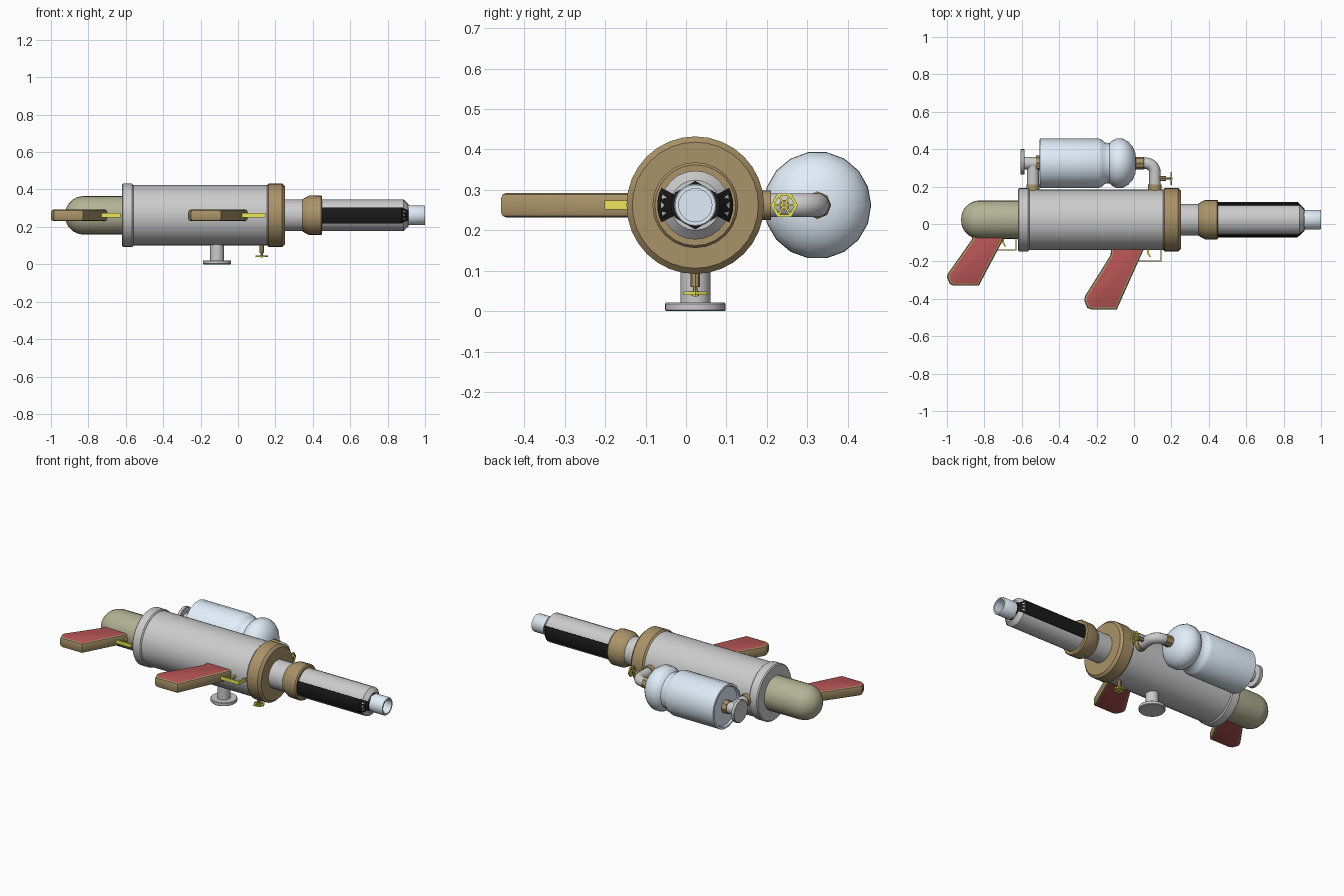
import bpy, bmesh, math
from mathutils import Vector

if "Cube" in bpy.data.objects:
    bpy.data.objects.remove(bpy.data.objects["Cube"])

AY, AZ = 0.023, 0.262          # main axis of the body
TY = 0.325                     # tank axis


def mat(name, *rgb):
    m = bpy.data.materials.new(name)
    m.diffuse_color = (*rgb, 1)
    m.use_nodes = True
    m.node_tree.nodes["Principled BSDF"].inputs["Base Color"].default_value = m.diffuse_color
    return m


BROWN = mat("brown", 0.40, 0.29, 0.14)
OLIVE = mat("olive", 0.45, 0.45, 0.30)
RED = mat("red", 0.48, 0.09, 0.09)
BLUE = mat("pale_blue", 0.75, 0.85, 0.95)
YELLOW = mat("yellow", 0.85, 0.80, 0.10)
BLACK = mat("black", 0.01, 0.01, 0.01)


def finish(name, bm, material=None, angle=35):
    bmesh.ops.remove_doubles(bm, verts=bm.verts, dist=1e-5)
    bmesh.ops.recalc_face_normals(bm, faces=bm.faces)
    me = bpy.data.meshes.new(name)
    bm.to_mesh(me)
    bm.free()
    ob = bpy.data.objects.new(name, me)
    bpy.context.collection.objects.link(ob)
    if material:
        me.materials.append(material)
    if angle:
        bpy.ops.object.select_all(action='DESELECT')
        ob.select_set(True)
        bpy.context.view_layer.objects.active = ob
        bpy.ops.object.shade_smooth_by_angle(angle=math.radians(angle))
    return ob


FRAME = {'X': ((1, 0, 0), (0, 1, 0), (0, 0, 1)),
         'Y': ((0, 1, 0), (0, 0, 1), (1, 0, 0)),
         'Z': ((0, 0, 1), (1, 0, 0), (0, 1, 0))}


def lathe(name, origin, axis, profile, n=32, material=None, arc=None, angle=35):
    """Spin (position, radius) points; arc=(centre, half angle) makes a capped sector."""
    a, u, v = (Vector(k) for k in FRAME[axis])
    bm = bmesh.new()
    rings = []
    for i in range(n + 1 if arc else n):
        t = arc[0] - arc[1] + 2 * arc[1] * i / n if arc else 2 * math.pi * i / n
        d = u * math.cos(t) + v * math.sin(t)
        rings.append([bm.verts.new(Vector(origin) + a * p + d * r) for p, r in profile])
    for i in range(n):
        A, B = rings[i], rings[(i + 1) % len(rings)]
        for j in range(len(profile) - 1):
            quad = [A[j], A[j + 1], B[j + 1], B[j]]
            if profile[j][1] == 0:
                quad = quad[1:3] + [A[j]]
            elif profile[j + 1][1] == 0:
                quad = [A[j], A[j + 1], B[j]]
            bm.faces.new(quad)
        if arc:
            bm.faces.new((A[-1], A[0], B[0], B[-1]))
    if arc:
        bm.faces.new(rings[0])
        bm.faces.new(rings[-1])
    return finish(name, bm, material, angle)


def rod(name, origin, axis, a, b, r, n=16, material=None, bevel=0.0):
    prof = [(a, 0), (a, r - bevel), (a + bevel, r), (b - bevel, r), (b, r - bevel), (b, 0)]
    if not bevel:
        prof = [(a, 0), (a, r), (b, r), (b, 0)]
    return lathe(name, origin, axis, prof, n, material)


def prism(name, pts, z0, z1, material, bevel=0.0, panel=None):
    """Outline in plan, extruded in z; panel colours the flat z faces."""
    bm = bmesh.new()
    f = bm.faces.new([bm.verts.new((x, y, z0)) for x, y in pts])
    g = bmesh.ops.extrude_face_region(bm, geom=[f])['geom']
    bmesh.ops.translate(bm, vec=(0, 0, z1 - z0), verts=[e for e in g if isinstance(e, bmesh.types.BMVert)])
    if bevel:
        bmesh.ops.recalc_face_normals(bm, faces=bm.faces)
        rim = [e for e in bm.edges if abs(e.verts[0].co.z - e.verts[1].co.z) < 1e-6]
        bmesh.ops.bevel(bm, geom=rim, offset=bevel, segments=2, affect='EDGES', profile=0.5)
    ob = finish(name, bm, material, 30)
    if panel:
        ob.data.materials.append(panel)
        for p in ob.data.polygons:
            if abs(p.normal.z) > 0.95:
                p.material_index = 1
    return ob


def hand_wheel(name, c, axis):
    # hexagonal rim, six spokes and a hub
    c = Vector(c)
    a, u, v = (Vector(k) for k in FRAME[axis])
    lathe(name + "_rim", c, axis, [(-.004, .026), (-.004, .034), (.004, .034), (.004, .026), (-.004, .026)],
          6, YELLOW, angle=0)
    rod(name + "_hub", c, axis, -.006, .006, .009, 8, YELLOW)
    bm = bmesh.new()
    for i in range(6):
        t = math.pi * i / 3
        d = u * math.cos(t) + v * math.sin(t)
        s = a.cross(d) * .0025
        h = a * .0025
        q = [[bm.verts.new(c + d * r + s * m + h * k) for m, k in ((1, 1), (-1, 1), (-1, -1), (1, -1))]
             for r in (.005, .028)]
        for j in range(4):
            bm.faces.new((q[0][j], q[0][j - 1], q[1][j - 1], q[1][j]))
    finish(name + "_spokes", bm, YELLOW, 0)


M = (0, AY, AZ)
# main body, rear flange and front collar
rod("body", M, 'X', -.60, .20, .161, 32)
rod("rear_flange", M, 'X', -.62, -.56, .169, 32, bevel=.006)
rod("front_collar", M, 'X', .15, .25, .17, 32, BROWN, .014)

# domed rear housing
lathe("rear_housing", M, 'X', [(-.925, 0), (-.92, .035), (-.907, .06), (-.885, .083), (-.86, .097),
                               (-.83, .103), (-.60, .103), (-.60, 0)], 24, OLIVE)

# barrel
rod("barrel_neck", M, 'X', .24, .37, .085, 24)
lathe("barrel_coupling", M, 'X', [(.345, 0), (.345, .085), (.352, .091), (.38, .105), (.443, .106),
                                  (.45, .1), (.45, 0)], 24, BROWN)
lathe("barrel", M, 'X', [(.44, 0), (.44, .085), (.885, .085), (.908, .062), (.908, 0)], 24)
for side, t in (("left", 0), ("right", math.pi)):
    lathe("barrel_guard_" + side, M, 'X', [(.445, .07), (.445, .094), (.875, .094), (.911, .06), (.911, .045),
                                           (.88, .045)], 6, BLACK, arc=(t, .47))
hexa = rod("barrel_end_plate", (0, 0, 0), 'X', .905, .912, .06, 6, BLACK)
hexa.rotation_euler.x = math.pi / 6
hexa.location = M
lathe("nozzle", M, 'X', [(.90, 0), (.90, .053), (.995, .053), (1, .05), (1, .041), (.915, .041), (.915, 0)], 24, BLUE)

# gas tank with pinched waist
T = (0, TY, AZ)
lathe("tank", T, 'X', [(-.495, 0), (-.495, .115), (-.505, .12), (-.503, .133), (-.49, .132), (-.19, .132),
                       (-.17, .124), (-.155, .11), (-.13, .108), (-.115, .122), (-.095, .132), (-.06, .132),
                       (-.03, .115), (-.008, .09), (.008, .055), (.012, 0)], 18, BLUE, angle=40)

# front tank pipe: union, elbow and body fitting
rod("tank_front_union", T, 'X', .005, .055, .034, 8, BROWN, .004)
cu = bpy.data.curves.new("tank_front_elbow", 'CURVE')
cu.dimensions = '3D'
cu.bevel_depth = .031
cu.bevel_resolution = 3
cu.use_fill_caps = True
R, ex = .05, .112
path = [(.04, TY)] + [(ex - R + R * math.sin(k * math.pi / 12), TY - R + R * math.cos(k * math.pi / 12))
                      for k in range(7)] + [(ex, .17)]
sp = cu.splines.new('POLY')
sp.points.add(len(path) - 1)
for p, (x, y) in zip(sp.points, path):
    p.co = (x, y, AZ, 1)
bpy.context.collection.objects.link(bpy.data.objects.new("tank_front_elbow", cu))
rod("front_body_fitting", (ex, 0, AZ), 'Y', .17, .21, .036, 12, BROWN)

# rear tank pipe: stub, blind flange, branch and fitting
rod("tank_rear_pipe", T, 'X', -.60, -.49, .034)
rod("tank_rear_flange", (0, .332, AZ), 'X', -.607, -.585, .068, 24, bevel=.003)
rod("tank_rear_branch", (-.54, 0, AZ), 'Y', .16, TY, .032)
rod("rear_body_fitting", (-.54, 0, AZ), 'Y', .16, .212, .036, 12, BROWN)
rod("tank_rear_union", T, 'X', -.525, -.495, .04, 8, BROWN)

# valves
V = (0, .243, AZ)
rod("side_valve_body", V, 'X', .13, .172, .013, 8, BROWN)
rod("side_valve_stem", V, 'X', .16, .207, .006, 8, BROWN)
hand_wheel("side_valve", (.198, .243, AZ), 'X')
L = (.127, AY, 0)
rod("lower_valve_body", L, 'Z', .06, .12, .012, 8, BROWN)
rod("lower_valve_stem", L, 'Z', .036, .07, .006, 8, BROWN)
hand_wheel("lower_valve", (.127, AY, .044), 'Z')

# mounting foot
F = (-.112, AY, 0)
rod("foot_post", F, 'Z', .01, .13, .037, 20)
rod("foot_flange", F, 'Z', 0, .021, .075, 28, bevel=.003)

# grips with red panels
z0, z1 = AZ - .03, AZ + .03
prism("front_grip", [(.05, -.14), (.045, -.10), (-.12, -.10), (-.125, -.165), (-.155, -.215), (-.262, -.385),
                     (-.266, -.41), (-.25, -.448), (-.228, -.457), (-.092, -.457)], z0, z1, BROWN, .012, RED)
prism("rear_grip", [(-.70, -.085), (-.70, -.05), (-.86, -.05), (-.868, -.085), (-.995, -.265), (-1, -.285),
                    (-.985, -.32), (-.965, -.33), (-.83, -.33)], z0, z1, BROWN, .012, RED)

# trigger guards (thin L-shaped straps) and triggers
for name, x, y, w, top in (("front", .148, -.195, .135, -.12), ("rear", -.628, -.137, .105, -.06)):
    t = .006
    prism(name + "_trigger_guard", [(x, top), (x, y - t), (x - w, y - t), (x - w, y), (x - t, y), (x - t, top)],
          AZ - .011, AZ + .011, YELLOW)
    tx = x - .068
    prism(name + "_trigger", [(tx - .012, top), (tx + .004, top), (tx, y + .04), (tx + .012, y + .018),
                              (tx + .004, y + .018), (tx - .01, y + .038)], AZ - .008, AZ + .008, YELLOW)
